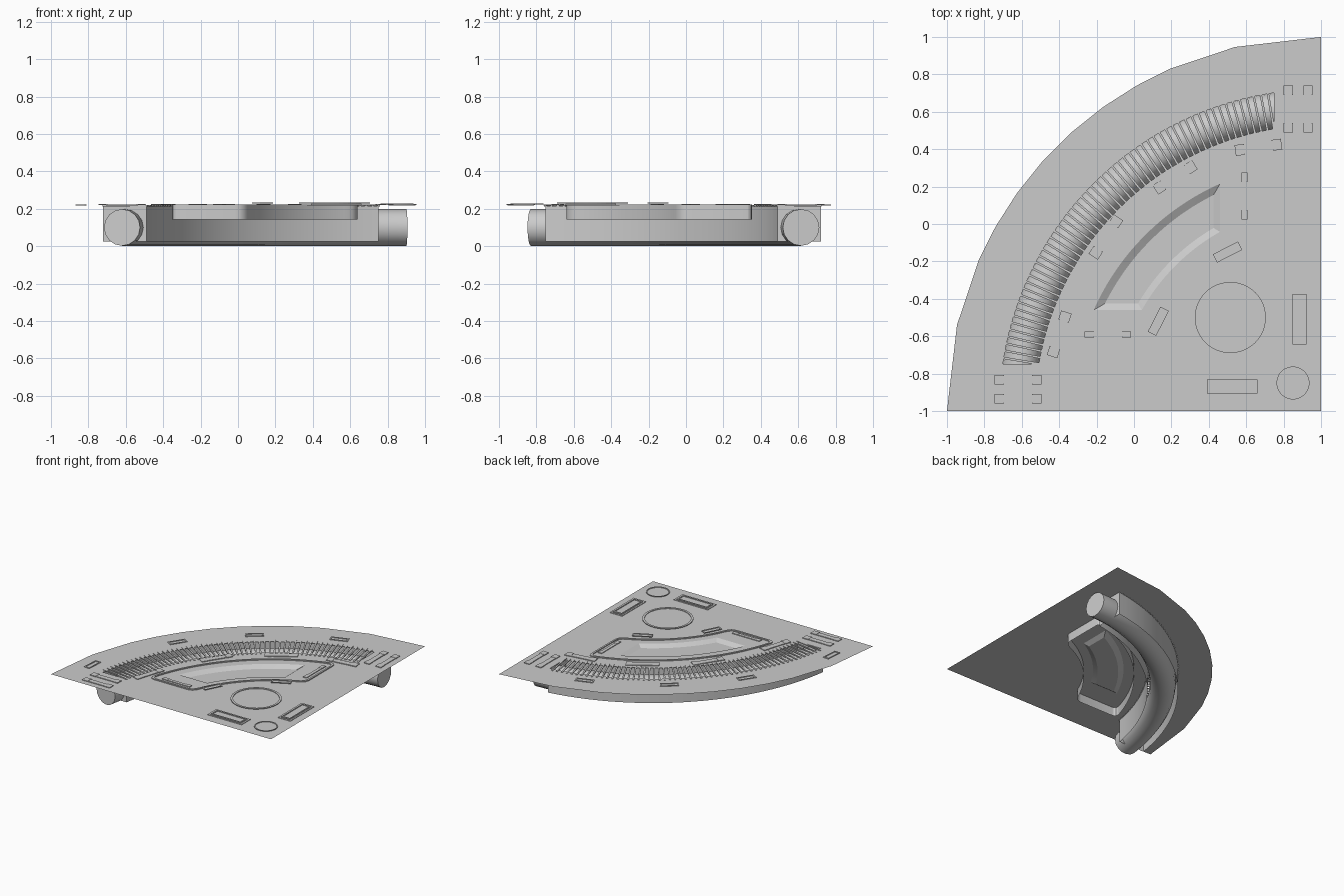
import bpy, bmesh, math
from mathutils import Vector

if "Cube" in bpy.data.objects:
    bpy.data.objects.remove(bpy.data.objects["Cube"])

CX, CY, TOP = 1.0, -1.0, 0.215   # corner of the quarter plate, plate height


def polar(r, deg):
    a = math.radians(deg)
    return (CX - r * math.cos(a), CY + r * math.sin(a))


def band(r0, r1, d, c=0.0, n=28):
    """Outline of a quarter band, ends cut d from the straight edges, corners rounded by c."""
    def arc(r, cut):
        s = math.degrees(math.asin(cut / r))
        return [polar(r, s + (90 - 2 * s) * i / n) for i in range(n + 1)]
    outer, inner = arc(r1, d + c), arc(r0, d + c)[::-1]
    if c == 0:
        return outer + inner
    co, ci = arc(r1, d), arc(r0, d)

    def corner(a, k, b):
        a, k, b = Vector(a), Vector(k), Vector(b)
        return [tuple(a * (1 - t)**2 + k * 2 * t * (1 - t) + b * t * t) for t in (.25, .5, .75, 1)]

    def toward(p, q):
        p, q = Vector(p), Vector(q)
        return tuple(p + (q - p).normalized() * c)
    pts = list(outer)
    pts += corner(outer[-1], co[-1], toward(co[-1], ci[-1]))
    pts += [toward(ci[-1], co[-1])] + corner(toward(ci[-1], co[-1]), ci[-1], inner[0])[:-1]
    pts += inner
    pts += corner(inner[-1], ci[0], toward(ci[0], co[0]))
    pts += [toward(co[0], ci[0])] + corner(toward(co[0], ci[0]), co[0], outer[0])[:-1]
    return pts


def loft(name, loops, cap=False):
    """Skin a list of (outline, z) loops having equal point counts."""
    bm = bmesh.new()
    rings = [[bm.verts.new((x, y, z)) for x, y in pts] for pts, z in loops]
    for a, b in zip(rings, rings[1:]):
        for i in range(len(a)):
            j = (i + 1) % len(a)
            bm.faces.new((a[i], a[j], b[j], b[i]))
    if cap:
        bm.faces.new(rings[-1])
    bmesh.ops.recalc_face_normals(bm, faces=bm.faces)
    me = bpy.data.meshes.new(name)
    bm.to_mesh(me)
    bm.free()
    ob = bpy.data.objects.new(name, me)
    bpy.context.collection.objects.link(ob)
    return ob


def select(ob):
    bpy.ops.object.select_all(action='DESELECT')
    ob.select_set(True)
    bpy.context.view_layer.objects.active = ob


def smooth(ob):
    select(ob)
    bpy.ops.object.shade_smooth_by_angle(angle=math.radians(25))


def curve(name, dims, splines, cyclic):
    cu = bpy.data.curves.new(name, 'CURVE')
    cu.dimensions = dims
    for pts in splines:
        sp = cu.splines.new('POLY')
        sp.points.add(len(pts) - 1)
        for p, q in zip(sp.points, pts):
            p.co = (q[0], q[1], 0, 1)
        sp.use_cyclic_u = cyclic
    ob = bpy.data.objects.new(name, cu)
    bpy.context.collection.objects.link(ob)
    return ob


def to_mesh(ob):
    select(ob)
    bpy.ops.object.convert(target='MESH')
    return bpy.context.object


def rect(x, y, w, h, rot=0):
    c, s = math.cos(math.radians(rot)), math.sin(math.radians(rot))
    return [(x + u * c - v * s, y + u * s + v * c) for u, v in
            ((-w / 2, -h / 2), (w / 2, -h / 2), (w / 2, h / 2), (-w / 2, h / 2))]


def circle(x, y, r, n=48):
    return [(x + r * math.cos(2 * math.pi * i / n), y + r * math.sin(2 * math.pi * i / n)) for i in range(n)]


def plaque(name, outer, inner, z):
    """Thin flat cover with an engraved border line."""
    loft(name, [(outer, z - .005), (outer, z), (inner, z), (inner, z - .005)], cap=True)


def tab(name, x, y, w, h, rot, z=TOP + .008):
    loft(name, [(rect(x, y, w, h, rot), z - .006), (rect(x, y, w, h, rot), z)], cap=True)


# Quarter plate with openings for the pipe and the dish
steps = (0, 13.3, 23.7, 29.5, 35.6, 41.8, 48.2, 54.4, 60.5, 66.3, 76.7, 90)
dish = band(1.10, 1.33, .54)
slot = band(1.53, 1.72, .251)
plate = curve("top_plate", '2D', [[(CX, CY)] + [polar(2, a) for a in steps], slot, dish], True)
plate.data.fill_mode = 'BOTH'
plate.location.z = TOP
to_mesh(plate)

# Channel walls and end plates
channel = band(1.51, 1.74, .25)
smooth(loft("channel_walls", [(channel, .025), (channel, TOP)]))

# Curved pipe with straight stubs
path = [(-.62, -.83)] + [polar(1.625, 8.9 + 72.2 * i / 40) for i in range(41)] + [(.9, .615)]
pipe = curve("curved_pipe", '3D', [path], False)
pipe.data.bevel_depth, pipe.data.bevel_resolution = .098, 6
pipe.data.use_fill_caps = True
pipe.location.z = .1
smooth(to_mesh(pipe))

# Thin cross slats over the channel
for i in range(56):
    a = 9.5 + 71 * i / 55
    x, y = polar(1.625, a)
    tab("cross_slat", x, y, .245, .012, -a, TOP + .004)

# Shallow dish in the plate, with an open skirt below and a thin rim above
loft("dish", [(dish, TOP), (band(1.135, 1.29, .575), TOP - .022)], cap=True)
skirt = band(1.03, 1.41, .36, .05)
rim = band(1.044, 1.396, .374, .05)
smooth(loft("dish_skirt", [(skirt, .143), (skirt, TOP)]))
smooth(loft("dish_rim", [(skirt, TOP), (skirt, TOP + .008), (rim, TOP + .008), (rim, TOP)]))

# Small tabs along the outer and inner rims
for x, y, w, rot, z in ((.41, .73, .14, 19, .222), (-.15, .43, .14, 39, .222), (-.55, 0, .14, 57, .222),
                        (-.84, -.69, .14, 86, .222), (.5, -.15, .15, 27, .233), (.13, -.52, .15, 63, .233)):
    plaque("rim_tab", rect(x, y, w, .05, rot), rect(x, y, w - .02, .034, rot), z)

# Brackets: a bar with a wider foot at each end
for x, y, w, rot, h in ((.665, .41, .25, 8, .058), (.22, .25, .25, 33, .058), (-.15, -.07, .25, 57, .058),
                        (-.4, -.59, .25, 72, .058), (-.62, -.832, .25, 0, .05), (-.62, -.935, .25, 0, .05),
                        (.825, .615, .25, 90, .05), (.93, .615, .25, 90, .05),
                        (.59, .15, .25, 90, .032), (-.14, -.59, .25, 0, .032)):
    tab("bracket_bar", x, y, w - .08, h * .8, rot)
    for s in (-1, 1):
        o = s * (w / 2 - .025)
        tab("bracket_foot", x + o * math.cos(math.radians(rot)), y + o * math.sin(math.radians(rot)),
            .05, h, rot, TOP + .01)

# Round and rectangular covers
for x, y, r0, r1, z in ((.515, -.5, .19, .173, .234), (.85, -.85, .088, .08, .228)):
    plaque("round_cover", circle(x, y, r0), circle(x, y, r1), z)
for x, y, rot in ((.885, -.51, 90), (.525, -.868, 0)):
    plaque("cover_frame", rect(x, y, .31, .112, rot), rect(x, y, .28, .085, rot), .223)
    plaque("cover_insert", rect(x, y, .27, .075, rot), rect(x, y, .25, .06, rot), .228)
